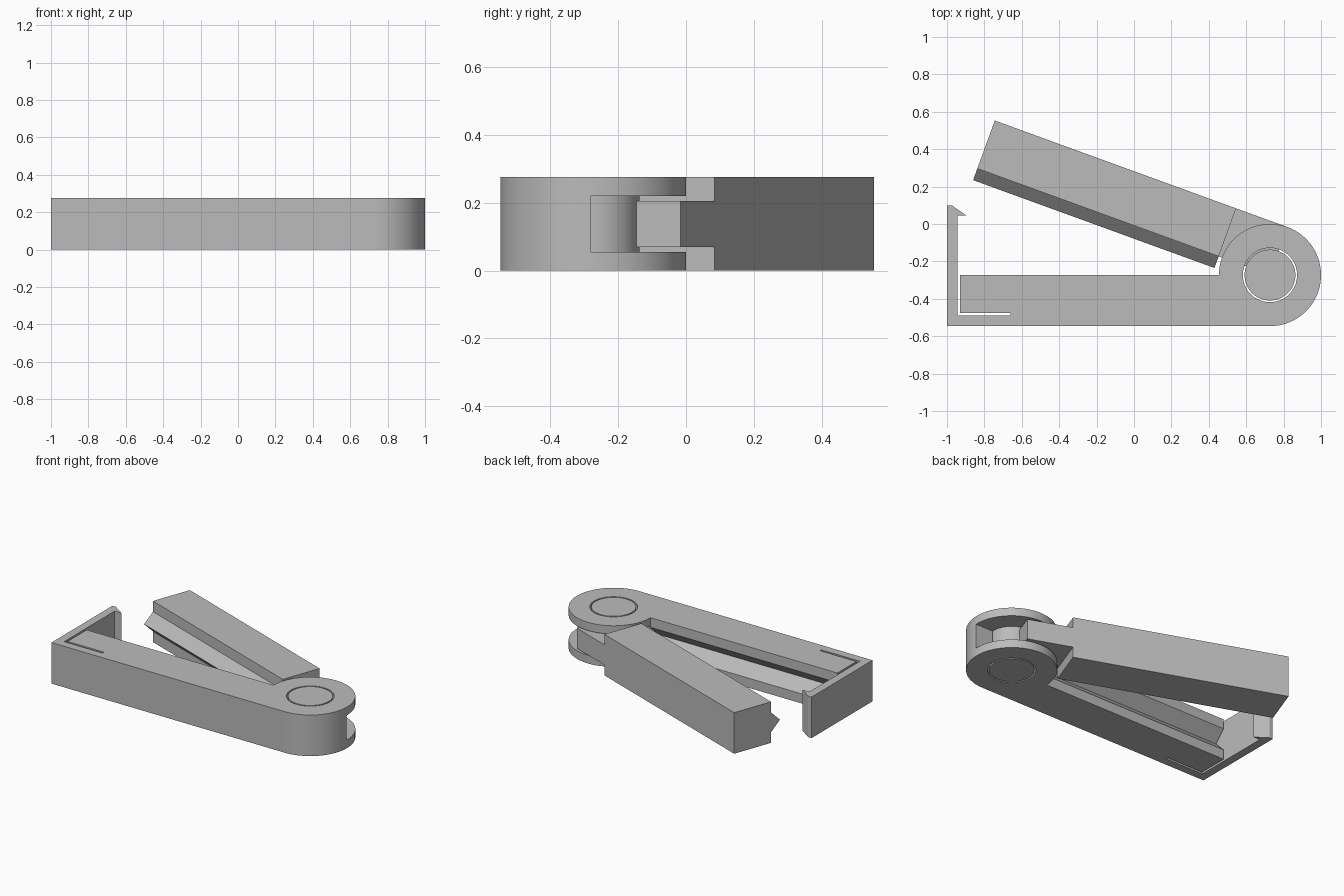
import bpy, bmesh
from math import cos, sin, radians
from mathutils import Matrix, Vector

cube = bpy.data.objects.get("Cube")
if cube:
    bpy.data.objects.remove(cube, do_unlink=True)

H = 0.275                        # thickness of the clip
R = 0.273                        # hinge radius and arm width
PIVOT = Vector((0.727, -0.273, 0))
OPEN = Matrix.Translation(PIVOT) @ Matrix.Rotation(radians(-20), 4, 'Z')

grey = bpy.data.materials.new("plain grey")
grey.use_nodes = True
grey.diffuse_color = (0.5, 0.5, 0.5, 1)
grey.node_tree.nodes["Principled BSDF"].inputs["Base Color"].default_value = (0.5, 0.5, 0.5, 1)


def prism(name, points, offset, matrix=Matrix()):
    """Extrude a closed loop of 3D points along offset."""
    bm = bmesh.new()
    face = bm.faces.new([bm.verts.new(p) for p in points])
    extra = bmesh.ops.extrude_face_region(bm, geom=[face])["geom"]
    bmesh.ops.translate(bm, vec=offset, verts=[v for v in extra if isinstance(v, bmesh.types.BMVert)])
    bmesh.ops.recalc_face_normals(bm, faces=bm.faces)
    bm.transform(matrix)
    mesh = bpy.data.meshes.new(name)
    bm.to_mesh(mesh)
    bm.free()
    mesh.materials.append(grey)
    obj = bpy.data.objects.new(name, mesh)
    bpy.context.collection.objects.link(obj)
    return obj


def slab(name, outline, z0, z1, matrix=Matrix()):
    return prism(name, [(x, y, z0) for x, y in outline], (0, 0, z1 - z0), matrix)


def rect(x0, x1, y0, y1):
    return [(x0, y0), (x1, y0), (x1, y1), (x0, y1)]


def arc(radius, start, end, steps):
    angles = [radians(start + (end - start) * i / steps) for i in range(steps + 1)]
    return [(PIVOT.x + radius * cos(a), PIVOT.y + radius * sin(a)) for a in angles]


def activate(obj):
    bpy.ops.object.select_all(action='DESELECT')
    obj.select_set(True)
    bpy.context.view_layer.objects.active = obj


def combine(obj, other, operation):
    """Apply a boolean and remove the second object."""
    mod = obj.modifiers.new(operation, 'BOOLEAN')
    mod.operation, mod.solver, mod.object = operation, 'EXACT', other
    activate(obj)
    bpy.ops.object.modifier_apply(modifier=mod.name)
    bpy.data.objects.remove(other, do_unlink=True)


def wedge(name, x0, x1, half, y_base, y_tip, matrix=Matrix()):
    """Triangular bar running along x."""
    mid = H / 2
    loop = [(x0, y_base, mid - half), (x0, y_tip, mid), (x0, y_base, mid + half)]
    return prism(name, loop, (x1 - x0, 0, 0), matrix)


# Lower arm with round hinge end, spring slit and latch hook
outline = [(-1, -0.545)] + arc(R, -90, 180, 72)
outline += [(-0.93, -0.273), (-0.93, -0.475), (-0.66, -0.475), (-0.66, -0.49),
            (-0.945, -0.49), (-0.945, 0.045), (-0.895, 0.045), (-0.975, 0.1), (-1, 0.1)]
lower_arm = slab("lower_arm", outline, 0, H)

# Hinge fork slot, pin hole and sealing groove
combine(lower_arm, slab("fork_cutter", rect(0.454, 1.1, -0.28, 0.1), 0.055, 0.22), 'DIFFERENCE')
combine(lower_arm, slab("hole_cutter", arc(0.145, 0, 354, 59), -0.1, H + 0.1), 'DIFFERENCE')
combine(lower_arm, wedge("groove_cutter", -0.935, 0.45, 0.074, -0.272, -0.345), 'DIFFERENCE')

# Upper arm, swung open about the hinge
upper_arm = slab("upper_arm", rect(-1.665, -0.292, 0, R), 0, H, OPEN)
combine(upper_arm, wedge("sealing_ridge", -1.665, -0.292, 0.067, 0.001, -0.066, OPEN), 'UNION')
combine(upper_arm, slab("hinge_tongue", rect(-0.3, 0, 0, R), 0.07, 0.205, OPEN), 'UNION')

# Hinge pin
hinge_pin = slab("hinge_pin", arc(0.136, 0, 354, 59), 0, H)

for part in (lower_arm, upper_arm, hinge_pin):
    activate(part)
    bpy.ops.object.shade_smooth_by_angle(angle=radians(25))
